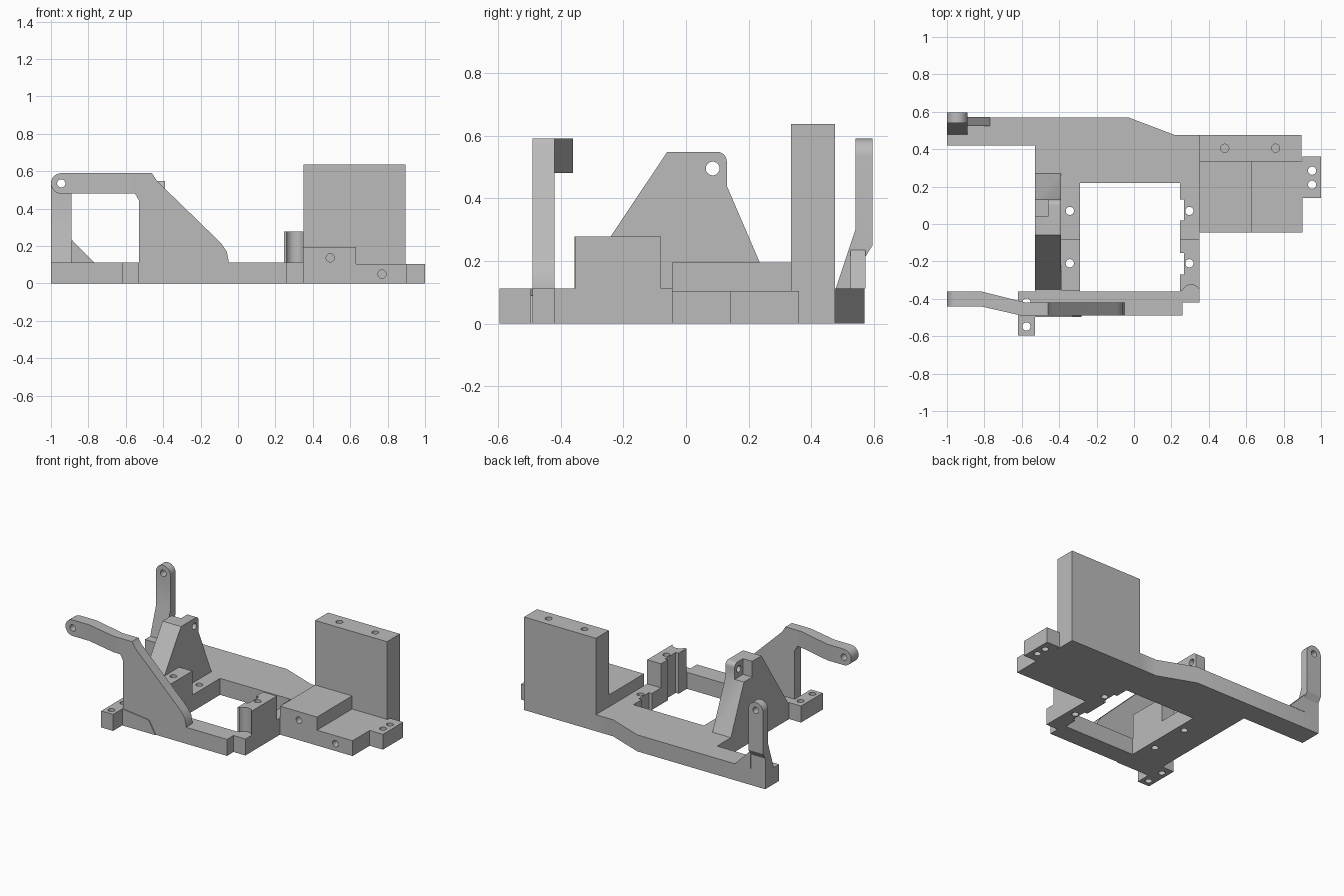
import bpy, bmesh, math

cube = bpy.data.objects.get("Cube")
if cube:
    bpy.data.objects.remove(cube, do_unlink=True)

grey = bpy.data.materials.new("plain grey")
grey.use_nodes = True
grey.diffuse_color = (0.5, 0.5, 0.5, 1)
grey.node_tree.nodes["Principled BSDF"].inputs["Base Color"].default_value = (0.5, 0.5, 0.5, 1)

PLACE = {"x": lambda u, v, w: (w, u, v),
         "y": lambda u, v, w: (u, w, v),
         "z": lambda u, v, w: (u, v, w)}
parts = []


def prism(name, pts, axis, lo, hi, part=True):
    """Extrude a closed 2D profile along an axis."""
    bm = bmesh.new()
    low = [bm.verts.new(PLACE[axis](u, v, lo)) for u, v in pts]
    high = [bm.verts.new(PLACE[axis](u, v, hi)) for u, v in pts]
    bm.faces.new(low)
    bm.faces.new(high)
    for i in range(len(pts)):
        j = (i + 1) % len(pts)
        bm.faces.new((low[i], low[j], high[j], high[i]))
    bmesh.ops.recalc_face_normals(bm, faces=bm.faces)
    mesh = bpy.data.meshes.new(name)
    bm.to_mesh(mesh)
    bm.free()
    mesh.materials.append(grey)
    obj = bpy.data.objects.new(name, mesh)
    bpy.context.collection.objects.link(obj)
    if part:
        parts.append(obj)
    else:
        obj.hide_render = True
    return obj


def rect(u0, u1, v0, v1):
    return [(u0, v0), (u1, v0), (u1, v1), (u0, v1)]


def box(name, x, y, z, part=True):
    return prism(name, rect(*x, *y), "z", *z, part)


def arc(u, v, r, start, end, n=12):
    angles = [math.radians(start + (end - start) * i / n) for i in range(n + 1)]
    return [(u + r * math.cos(a), v + r * math.sin(a)) for a in angles]


def hole(u, v, axis, lo, hi, r=0.022):
    return prism("hole_cutter", arc(u, v, r, 0, 345, 23), axis, lo, hi, False)


def combine(obj, cutters, operation="DIFFERENCE"):
    """Apply each cutter to the part, then discard it."""
    bpy.context.view_layer.objects.active = obj
    for c in cutters:
        mod = obj.modifiers.new("cut", "BOOLEAN")
        mod.operation = operation
        mod.solver = "EXACT"
        mod.object = c
        bpy.ops.object.modifier_apply(modifier=mod.name)
        bpy.data.objects.remove(c, do_unlink=True)


T = 0.113             # frame thickness
POST = 0.278          # mounting post height
HOLES = (-0.21, 0.07)
GROOVES = ((-0.27, -0.155), (0.02, 0.13))


def groove_cutters():
    return [box("groove_cutter", (0.2, 0.267), g, (-0.1, 0.4), False) for g in GROOVES]


# Flat frame with central opening, rear bar and front mounting tab
frame = prism("base_frame", [
    (-1, 0.42), (-0.53, 0.42), (-0.53, -0.36), (-0.62, -0.36), (-0.62, -0.595),
    (-0.53, -0.595), (-0.53, -0.49), (0.26, -0.49), (0.26, -0.42), (0.35, -0.42),
    (0.35, 0.475), (0.22, 0.475), (-0.03, 0.57), (-1, 0.57)], "z", 0, T)
combine(frame, [box("opening_cutter", (-0.29, 0.245), (-0.36, 0.22), (-0.1, 0.4), False)]
        + groove_cutters()
        + [hole(x, y, "z", -0.1, 0.4) for x in (-0.343, 0.296) for y in HOLES]
        + [hole(-0.575, y, "z", -0.1, 0.4) for y in (-0.548, -0.42)])

# Mounting posts on both sides of the opening
left_post = box("right_side_post", (-0.39, -0.29), (-0.355, -0.08), (T, POST))
combine(left_post, [hole(-0.343, HOLES[0], "z", 0, 0.4)])
post = box("left_side_post", (0.245, 0.35), (-0.355, -0.08), (T, POST))
combine(post, [hole(0.296, HOLES[0], "z", 0, 0.4),
               hole(0.305, -0.375, "z", T, 0.4, 0.05)] + groove_cutters()[:1])

# Pivot bracket with sloping sides, pierced head and a notched corner
bracket = prism("pivot_bracket",
                [(-0.357, T - 0.01), (0.275, T - 0.01), (0.13, 0.44)]
                + arc(0.1, 0.518, 0.03, 0, 90, 6) + [(-0.06, 0.548)],
                "x", -0.53, -0.39)
combine(bracket, [box("notch_cutter", (-0.6, -0.46), (0.04, 0.2), (0.44, 0.7), False),
                  hole(0.085, 0.495, "x", -0.7, -0.2)])

# Front wall with long sloping edge
prism("front_wall", [
    (-0.53, 0), (-0.05, 0), (-0.05, 0.12), (-0.06, 0.17), (-0.09, 0.215),
    (-0.435, 0.55), (-0.46, 0.59), (-0.56, 0.59), (-0.56, 0.48), (-0.55, 0.48),
    (-0.53, 0.445)], "y", -0.49, -0.42)
prism("wall_foot_plate", [(-0.53, 0), (-0.28, 0), (-0.33, 0.09), (-0.53, T)],
      "y", -0.496, -0.489)

# Bent front arm with rounded, pierced tip
tip = arc(-0.945, 0.535, 0.055, 90, 270)
arm = prism("front_arm", [
    (-1.01, -0.44), (-0.82, -0.44), (-0.6, -0.49), (-0.55, -0.49),
    (-0.55, -0.42), (-0.58, -0.42), (-0.82, -0.36), (-1.01, -0.36)], "z", 0.4, 0.7)
combine(arm, [prism("arm_outline", tip + [(-0.5, 0.48), (-0.5, 0.59)], "y", -0.7, -0.2, False)],
        "INTERSECT")
combine(arm, [hole(-0.945, 0.535, "y", -0.7, -0.2)])

# Upright rear arm, leaning outward to a rounded tip
rear = prism("rear_arm", [
    (0.57, 0), (0.57, 0.21), (0.595, 0.25), (0.595, 0.65), (0.54, 0.65),
    (0.54, 0.3), (0.478, T), (0.478, 0)], "x", -1.05, -0.85)
combine(rear, [prism("rear_outline", arc(-0.945, 0.535, 0.055, 0, 180)
                     + [(-1, -0.1), (-0.89, -0.1)], "y", 0.3, 0.8, False)], "INTERSECT")
combine(rear, [hole(-0.945, 0.535, "y", 0.3, 0.8)])
prism("rear_arm_gusset", [(-0.89, T), (-0.77, T), (-0.89, 0.235)], "y", 0.525, 0.572)

# Stepped side block with front screw holes
block = prism("stepped_block", [
    (0.35, 0), (0.9, 0), (0.9, 0.105), (0.63, 0.105), (0.63, 0.195), (0.35, 0.195)],
    "y", -0.045, 0.335)
combine(block, [hole(0.493, 0.137, "y", -0.1, 0.1), hole(0.77, 0.05, "y", -0.1, 0.1)])

# End tab with two screw holes
tab = box("end_tab", (0.9, 1), (0.14, 0.36), (0, 0.105))
combine(tab, [hole(0.952, y, "z", -0.1, 0.3) for y in (0.21, 0.285)])

# Tall rear plate with screw holes in its top edge
plate = box("tall_plate", (0.35, 0.895), (0.335, 0.475), (0, 0.637))
combine(plate, [hole(x, 0.405, "z", 0.45, 0.8) for x in (0.485, 0.757)])

# Smooth the rounded surfaces, keep edges crisp
bpy.ops.object.select_all(action="DESELECT")
for p in parts:
    p.select_set(True)
bpy.context.view_layer.objects.active = parts[0]
bpy.ops.object.shade_smooth_by_angle(angle=math.radians(25))
